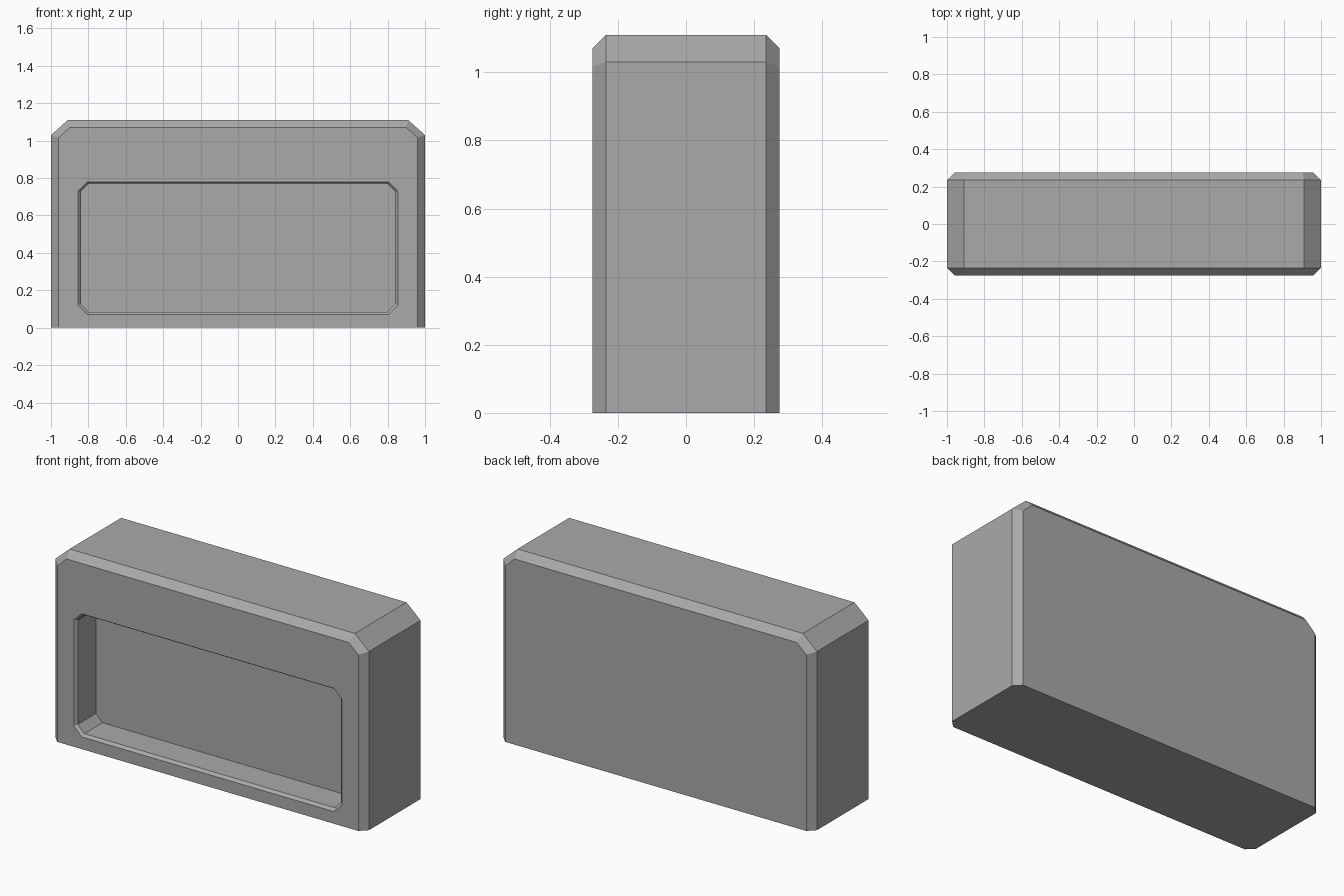
import bpy
import bmesh

if "Cube" in bpy.data.objects:
    bpy.data.objects.remove(bpy.data.objects["Cube"], do_unlink=True)

# Single flat grey
grey = bpy.data.materials.new("plain grey")
grey.use_nodes = True
colour = (0.4, 0.4, 0.4, 1)
grey.diffuse_color = colour
grey.node_tree.nodes["Principled BSDF"].inputs["Base Color"].default_value = colour


def ring(bm, y, half, low, high, cut_x, cut_z, low_cut):
    """Eight-point outline with clipped corners, in the plane at y."""
    right = [(half - low_cut, low), (half, low + low_cut),
             (half, high - cut_z), (half - cut_x, high)]
    left = [(-x, z) for x, z in reversed(right)]
    return [bm.verts.new((x, y, z)) for x, z in right + left]


bm = bmesh.new()
# Body outlines from back to front, then the rim and walls of the front recess
rings = [ring(bm, *r) for r in (
    (0.275, 0.96, 0, 1.07, 0.06, 0.055, 0),
    (0.235, 1.0, 0, 1.11, 0.09, 0.08, 0),
    (-0.235, 1.0, 0, 1.11, 0.09, 0.08, 0),
    (-0.275, 0.96, 0, 1.07, 0.06, 0.055, 0),
    (-0.275, 0.855, 0.07, 0.78, 0.05, 0.05, 0.05),
    (-0.26, 0.84, 0.085, 0.77, 0.042, 0.042, 0.042),
    (-0.095, 0.84, 0.085, 0.77, 0.042, 0.042, 0.042),
)]
for a, b in zip(rings, rings[1:]):
    for i in range(len(a)):
        j = (i + 1) % len(a)
        bm.faces.new((a[i], a[j], b[j], b[i]))

# Back panel and recess floor
bm.faces.new(rings[0])
bm.faces.new(rings[-1])

# Merge the square lower corners
bmesh.ops.remove_doubles(bm, verts=bm.verts[:], dist=0.0005)
bmesh.ops.recalc_face_normals(bm, faces=bm.faces[:])

mesh = bpy.data.meshes.new("recessed_block")
bm.to_mesh(mesh)
bm.free()
mesh.materials.append(grey)
block = bpy.data.objects.new("recessed_block", mesh)
bpy.context.collection.objects.link(block)
